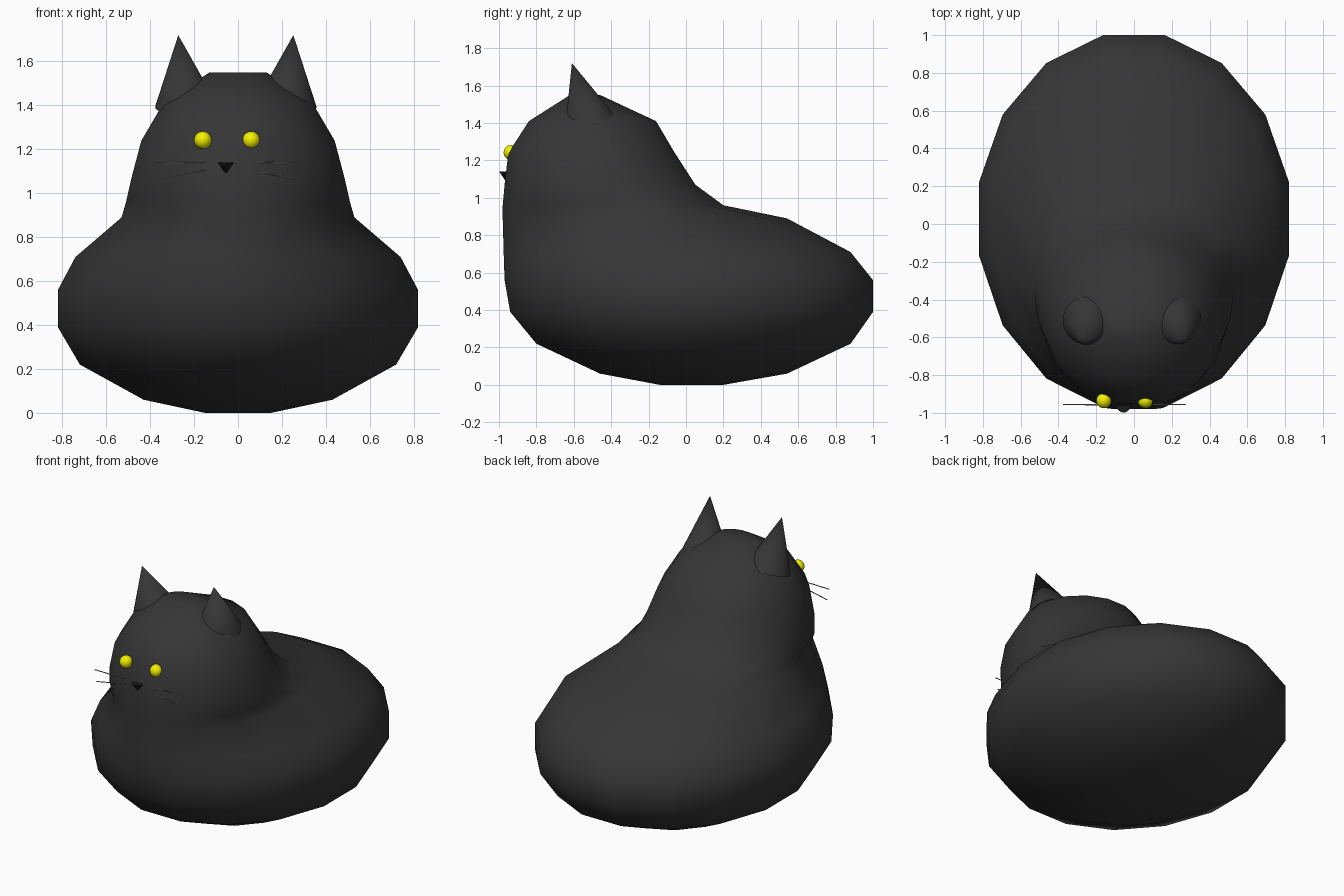
import bpy, bmesh, math
from mathutils import Vector

if "Cube" in bpy.data.objects:
    bpy.data.objects.remove(bpy.data.objects["Cube"])


def material(name, rgb):
    m = bpy.data.materials.new(name)
    m.diffuse_color = (*rgb, 1)
    m.use_nodes = True
    m.node_tree.nodes["Principled BSDF"].inputs["Base Color"].default_value = m.diffuse_color
    return m


FUR = material("fur", (0.036, 0.036, 0.036))
YELLOW = material("yellow", (0.9, 0.88, 0.0))
DARK = material("dark", (0.012, 0.012, 0.012))
GREY = material("whisker_grey", (0.3, 0.3, 0.3))


def finish(obj, name, mat, angle):
    obj.name = name
    obj.data.materials.append(mat)
    bpy.ops.object.select_all(action='DESELECT')
    obj.select_set(True)
    bpy.context.view_layer.objects.active = obj
    bpy.ops.object.shade_smooth_by_angle(angle=math.radians(angle))


def cone(name, base, tip, r1, r2, sides, mat):
    base, tip = Vector(base), Vector(tip)
    axis = tip - base
    bpy.ops.mesh.primitive_cone_add(vertices=sides, radius1=r1, radius2=r2, depth=axis.length,
                                    location=(base + tip) / 2,
                                    rotation=axis.to_track_quat('Z', 'Y').to_euler())
    finish(bpy.context.object, name, mat, 40)


# Body and head: lofted 16-sided rings (z, half width, front y, widest y, back y)
RINGS = [
    (0.00, 0.15, -0.14, 0.03, 0.20),
    (0.06, 0.43, -0.46, 0.03, 0.54),
    (0.22, 0.72, -0.80, 0.03, 0.88),
    (0.39, 0.82, -0.94, 0.03, 1.00),
    (0.56, 0.82, -0.97, 0.03, 1.00),
    (0.71, 0.74, -0.975, 0.03, 0.88),
    (0.89, 0.53, -0.98, -0.20, 0.54),
    (0.96, 0.51, -0.98, -0.38, 0.20),
    (1.07, 0.485, -0.97, -0.46, 0.05),
    (1.24, 0.44, -0.95, -0.49, -0.06),
    (1.41, 0.34, -0.84, -0.50, -0.16),
    (1.55, 0.13, -0.62, -0.54, -0.46),
]
N = 16
K = 1 / math.cos(math.pi / N)
bm = bmesh.new()
loops = []
for z, w, front, mid, back in RINGS:
    loop = []
    for i in range(N):
        a = 2 * math.pi * (i + 0.5) / N
        s = math.sin(a)
        depth = (back - mid) if s > 0 else (mid - front)
        loop.append(bm.verts.new((w * K * math.cos(a), mid + depth * K * s, z)))
    loops.append(loop)
for lo, hi in zip(loops, loops[1:]):
    for i in range(N):
        j = (i + 1) % N
        bm.faces.new((lo[i], lo[j], hi[j], hi[i]))
bm.faces.new(loops[0][::-1])
bm.faces.new(loops[-1])
mesh = bpy.data.meshes.new("body")
bm.to_mesh(mesh)
bm.free()
body = bpy.data.objects.new("body", mesh)
bpy.context.collection.objects.link(body)
finish(body, "body", FUR, 80)

# Ears
for side, label in ((-1, "left"), (1, "right")):
    cx = -0.01
    cone(f"ear_{label}", (cx + side * 0.23, -0.515, 1.405), (cx + side * 0.262, -0.61, 1.72),
         0.138, 0, 32, FUR)

# Face sits slightly off centre
FACE_X = -0.05
for side, label in ((-1, "left"), (1, "right")):
    bpy.ops.mesh.primitive_uv_sphere_add(segments=24, ring_count=12, radius=0.04,
                                         location=(FACE_X + side * 0.11, -0.935, 1.242))
    finish(bpy.context.object, f"eye_{label}", YELLOW, 60)

    # Whiskers
    for row, z0, z1, x0, x1 in (("upper", 1.142, 1.14, 0.10, 0.325),
                                ("lower", 1.108, 1.066, 0.10, 0.31)):
        cone(f"whisker_{label}_{row}", (FACE_X + side * x0, -0.958, z0),
             (FACE_X + side * x1, -0.955, z1), 0.003, 0.003, 8, GREY)

# Nose
cone("nose", (FACE_X - 0.005, -0.962, 1.14), (FACE_X - 0.005, -0.962, 1.085), 0.036, 0, 24, DARK)
